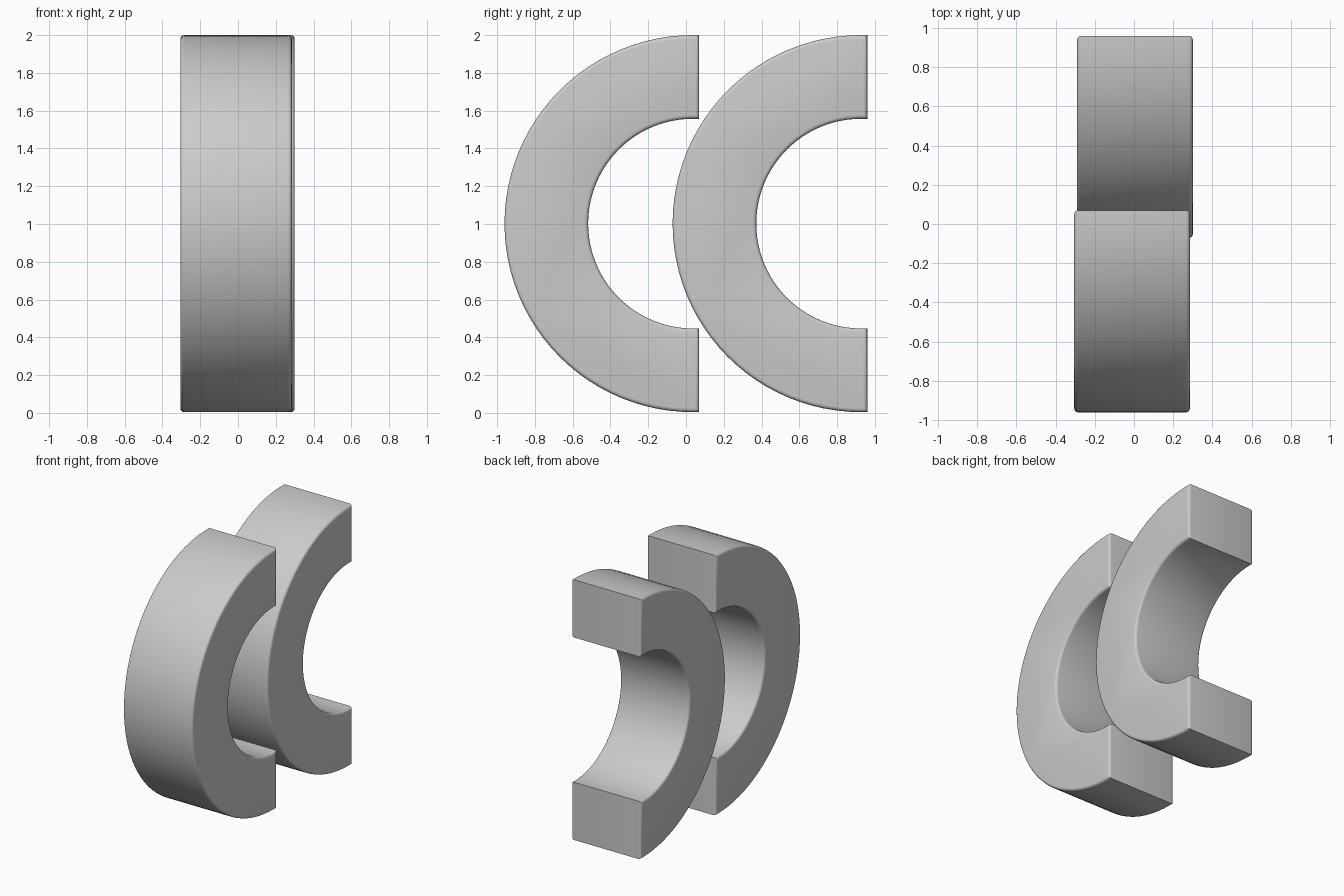
import bpy, bmesh, math

cube = bpy.data.objects.get("Cube")
if cube:
    bpy.data.objects.remove(cube, do_unlink=True)

grey = bpy.data.materials.new("Plain grey")
grey.use_nodes = True
colour = (0.6, 0.6, 0.6, 1)
grey.diffuse_color = colour
grey.node_tree.nodes["Principled BSDF"].inputs["Base Color"].default_value = colour

OUTER, INNER, WIDTH, STUB, SEGMENTS = 0.998, 0.555, 0.59, 0.033, 48


def arc(radius):
    """Half circle opening to +y, with a short straight stub at each end."""
    angles = [math.pi * (0.5 + i / SEGMENTS) for i in range(SEGMENTS + 1)]
    pts = [(radius * math.cos(a), radius * math.sin(a)) for a in angles]
    return [(STUB, radius)] + pts + [(STUB, -radius)]


def half_ring(name, x, end_y):
    bm = bmesh.new()
    outline = arc(OUTER) + arc(INNER)[::-1]
    verts = [bm.verts.new((-WIDTH / 2, y, z)) for y, z in outline]
    side = bm.faces.new(verts)
    grown = bmesh.ops.extrude_face_region(bm, geom=[side])["geom"]
    bmesh.ops.translate(bm, vec=(WIDTH, 0, 0),
                        verts=[v for v in grown if isinstance(v, bmesh.types.BMVert)])
    bmesh.ops.recalc_face_normals(bm, faces=bm.faces)
    # Round the rims of both side faces
    rims = [e for e in bm.edges if abs(e.verts[0].co.x - e.verts[1].co.x) < 0.01]
    bmesh.ops.bevel(bm, geom=rims, offset=0.02, segments=4, profile=0.5, affect='EDGES')
    mesh = bpy.data.meshes.new(name)
    bm.to_mesh(mesh)
    bm.free()
    mesh.materials.append(grey)
    obj = bpy.data.objects.new(name, mesh)
    obj.location = (x, end_y - STUB, 1.002)
    bpy.context.collection.objects.link(obj)
    bpy.ops.object.select_all(action='DESELECT')
    obj.select_set(True)
    bpy.context.view_layer.objects.active = obj
    bpy.ops.object.shade_smooth_by_angle(angle=math.radians(35))


half_ring("front_half_ring", -0.01, 0.07)
half_ring("back_half_ring", 0.005, 0.96)
